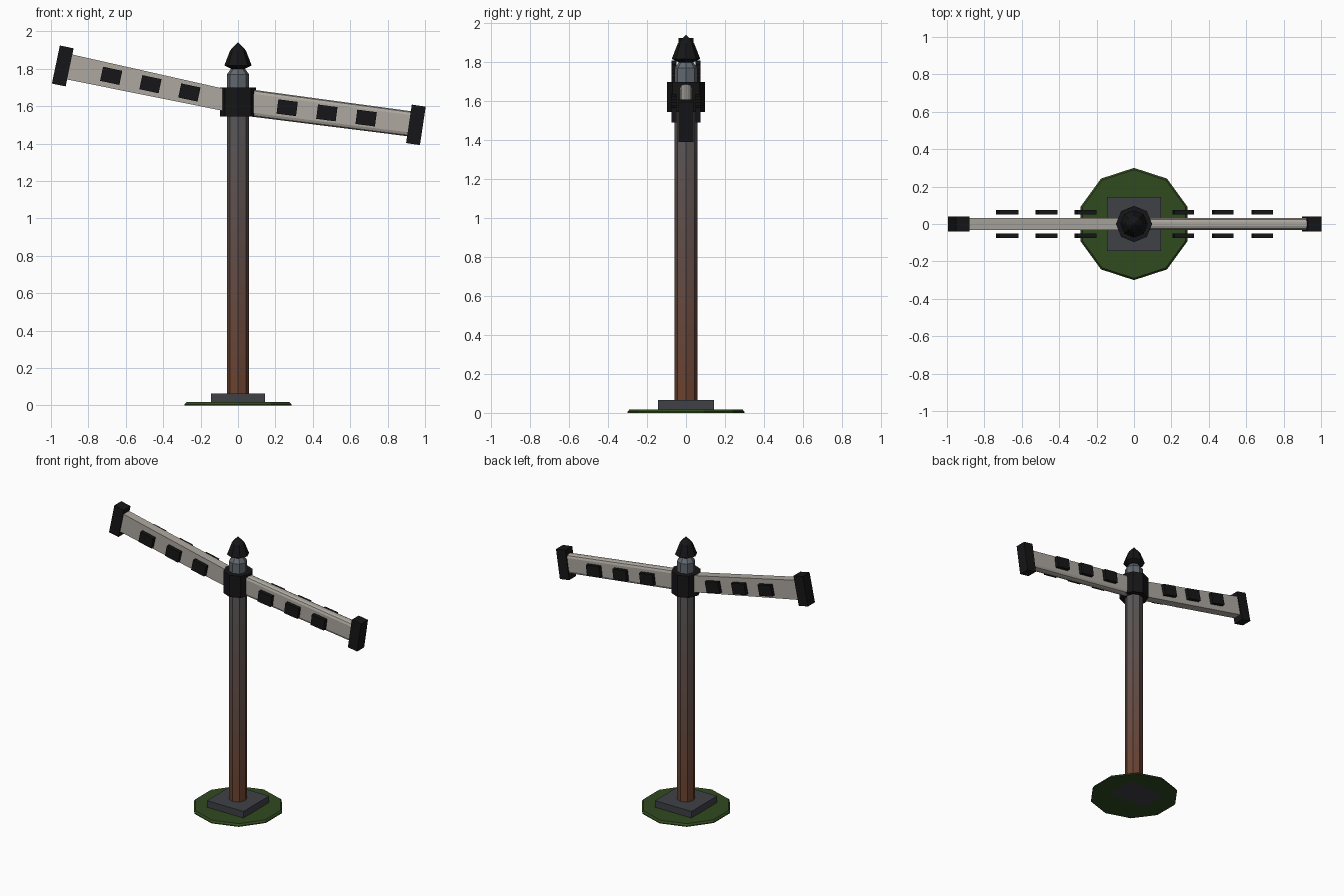
import bpy, bmesh, math
from mathutils import Matrix, Vector

if "Cube" in bpy.data.objects:
    bpy.data.objects.remove(bpy.data.objects["Cube"])


def material(name, rgb):
    m = bpy.data.materials.new(name)
    m.diffuse_color = (*rgb, 1)
    m.use_nodes = True
    m.node_tree.nodes["Principled BSDF"].inputs["Base Color"].default_value = m.diffuse_color
    return m


black = material("black_iron", (0.008, 0.008, 0.009))
slate = material("slate", (0.05, 0.053, 0.062))
steel = material("steel", (0.12, 0.14, 0.16))
grass = material("grass", (0.03, 0.07, 0.014))
paint = material("pale_paint", (0.42, 0.39, 0.35))


def finish(name, bm, mats):
    bmesh.ops.recalc_face_normals(bm, faces=bm.faces)
    mesh = bpy.data.meshes.new(name)
    bm.to_mesh(mesh)
    bm.free()
    for m in mats:
        mesh.materials.append(m)
    ob = bpy.data.objects.new(name, mesh)
    bpy.context.collection.objects.link(ob)
    return ob


def lathe(name, profile, sides, mats, phase=0.0):
    """Faceted solid of revolution; bands cycle through mats."""
    bm = bmesh.new()
    rings = [[bm.verts.new((r * math.cos(phase + math.tau * i / sides),
                            r * math.sin(phase + math.tau * i / sides), z))
              for i in range(sides)] for r, z in profile]
    for k, (a, b) in enumerate(zip(rings, rings[1:])):
        for i in range(sides):
            j = (i + 1) % sides
            f = bm.faces.new((a[i], a[j], b[j], b[i]))
            f.material_index = min(k, len(mats) - 1)
    bm.faces.new(rings[0])
    bm.faces.new(rings[-1]).material_index = len(mats) - 1
    bmesh.ops.remove_doubles(bm, verts=bm.verts, dist=1e-5)
    return finish(name, bm, mats)


def box(name, size, centre, mat, tilt=0.0):
    bm = bmesh.new()
    bmesh.ops.create_cube(bm, size=1)
    bm.transform(Matrix.Translation(centre) @ Matrix.Rotation(tilt, 4, 'Y')
                 @ Matrix.Diagonal((*size, 1)))
    return finish(name, bm, [mat])


# Ground patch and plinth
lathe("grass_patch", [(0.30, 0.0), (0.30, 0.006), (0.29, 0.018)], 10, [grass], math.pi / 2)
box("plinth", (0.29, 0.29, 0.065), (0, 0, 0.0325), slate)

# Post fading from rust at the foot to grey at the top
BANDS = 16
foot, head = Vector((0.15, 0.055, 0.028)), Vector((0.10, 0.10, 0.105))
fade = [material(f"post_{i}", foot.lerp(head, i / (BANDS - 1))) for i in range(BANDS)]
lathe("post", [(0.06, 0.06 + 1.58 * i / BANDS) for i in range(BANDS + 1)], 8, fade)
lathe("post_cap", [(0.06, 1.64), (0.06, 1.77), (0.037, 1.80)], 8, [steel])

# Hub collar and pointed finial
lathe("hub", [(0.097, 1.545), (0.097, 1.70)], 8, [black])
lathe("finial", [(0.03, 1.797), (0.073, 1.818), (0.042, 1.898), (0.003, 1.94)], 8, [black])


def arm(side, inner, outer, h_in, h_out, cap_centre, cap_tilt, plate_x):
    """Tapered rounded board with an end cap and dark plates on both faces."""
    (x0, z0), (x1, z1) = inner, outer
    slope = (z1 - z0) / (x1 - x0)
    bm = bmesh.new()
    bmesh.ops.create_cube(bm, size=1)
    for v in bm.verts:
        t = v.co.x + 0.5
        x = x0 + (x1 - x0) * t
        h = h_in + (h_out - h_in) * t
        v.co = (x, v.co.y * 0.062, z0 + slope * (x - x0) + v.co.z * h)
    long_edges = [e for e in bm.edges if abs(e.verts[0].co.x - e.verts[1].co.x) > 0.2]
    bmesh.ops.bevel(bm, geom=long_edges, offset=0.021, segments=2,
                    profile=0.5, affect='EDGES')
    finish(f"{side}_arm", bm, [paint])
    box(f"{side}_end_cap", (0.075, 0.078, 0.208), cap_centre, black, cap_tilt)
    for i, x in enumerate(plate_x):
        for face, y in (("front", -0.0625), ("back", 0.0625)):
            box(f"{side}_{face}_plate_{i + 1}", (0.105, 0.025, 0.077),
                (x, y, z0 + slope * (x - x0)), black, -math.atan(slope))


arm("left", (-0.03, 1.624), (-0.93, 1.816), 0.118, 0.14,
    (-0.937, 0, 1.815), math.radians(11.8), (-0.678, -0.468, -0.26))
arm("right", (0.03, 1.622), (0.94, 1.503), 0.145, 0.136,
    (0.951, 0, 1.50), math.radians(8.5), (0.263, 0.475, 0.685))
